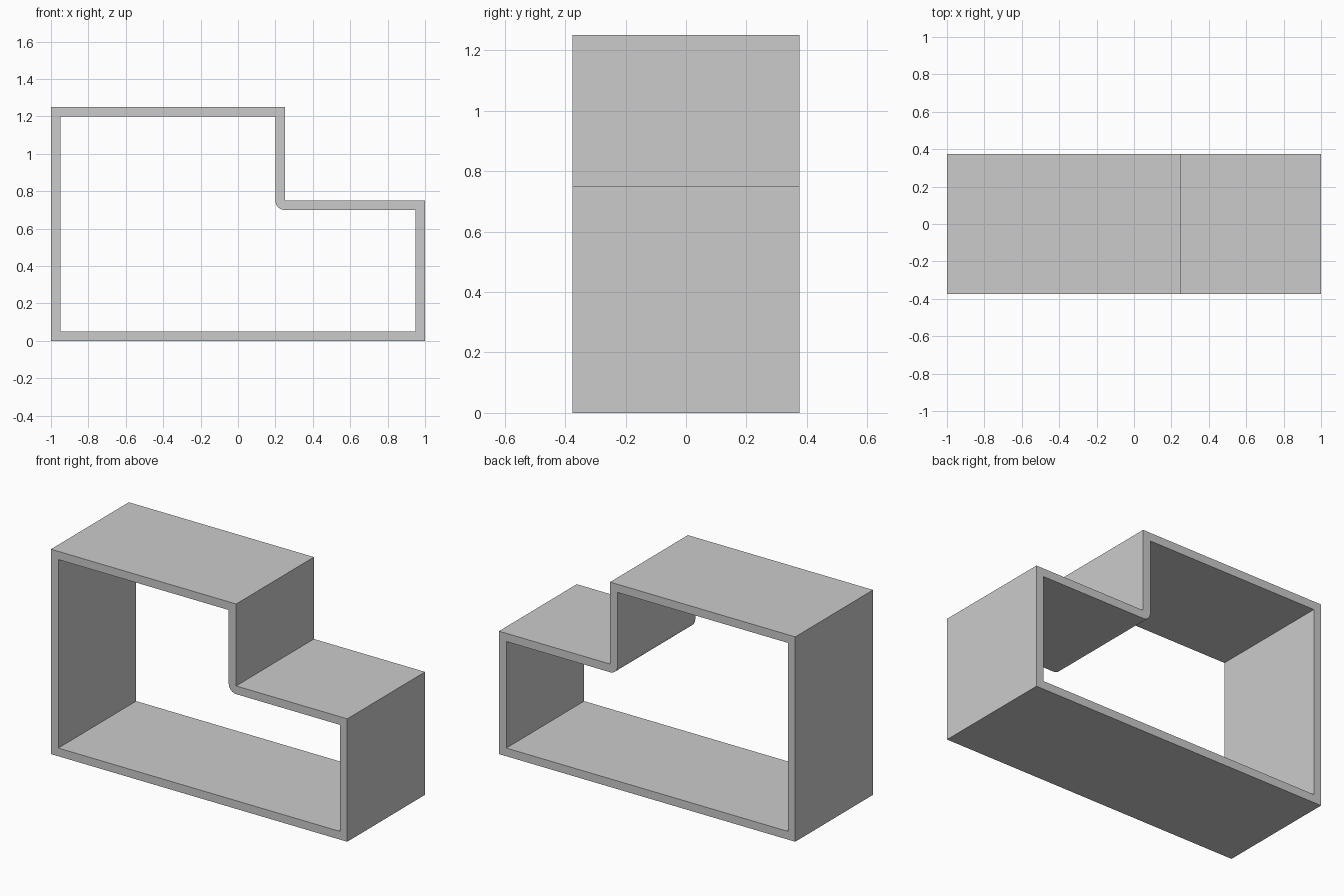
import bpy, bmesh
from math import cos, sin, pi

if "Cube" in bpy.data.objects:
    bpy.data.objects.remove(bpy.data.objects["Cube"])

WALL, HALF_DEPTH, ARC_STEPS = 0.05, 0.375, 12
STEP = (0.25, 0.75)  # reentrant corner of the stepped outline

# Wall cross-section as (outer point, inner point) pairs, counter-clockwise from the front
section = [((-1, 0), (-1 + WALL, WALL)),
           ((1, 0), (1 - WALL, WALL)),
           ((1, 0.75), (1 - WALL, 0.75 - WALL))]
# Rounded inside of the step, fanned about its sharp outer corner
for i in range(ARC_STEPS + 1):
    a = -pi / 2 - (pi / 2) * i / ARC_STEPS
    section.append((STEP, (STEP[0] + WALL * cos(a), STEP[1] + WALL * sin(a))))
section += [((0.25, 1.25), (0.25 - WALL, 1.25 - WALL)),
            ((-1, 1.25), (-1 + WALL, 1.25 - WALL))]

bm = bmesh.new()
cache = {}


def vert(p, y):
    key = (round(p[0], 5), y, round(p[1], 5))
    if key not in cache:
        cache[key] = bm.verts.new(key)
    return cache[key]


def face(*verts):
    unique = list(dict.fromkeys(verts))
    if len(unique) > 2:
        bm.faces.new(unique)


# Open-ended stepped shell: front rim, back rim, outer wall and inner wall
f, b = -HALF_DEPTH, HALF_DEPTH
for (o1, i1), (o2, i2) in zip(section, section[1:] + section[:1]):
    face(vert(o1, f), vert(o2, f), vert(i2, f), vert(i1, f))
    face(vert(o1, b), vert(i1, b), vert(i2, b), vert(o2, b))
    face(vert(o1, f), vert(o1, b), vert(o2, b), vert(o2, f))
    face(vert(i1, f), vert(i2, f), vert(i2, b), vert(i1, b))

bmesh.ops.recalc_face_normals(bm, faces=bm.faces)
mesh = bpy.data.meshes.new("stepped_shell")
bm.to_mesh(mesh)
bm.free()

shell = bpy.data.objects.new("stepped_shell", mesh)
bpy.context.collection.objects.link(shell)
bpy.context.view_layer.objects.active = shell
shell.select_set(True)
bpy.ops.object.shade_smooth_by_angle()
